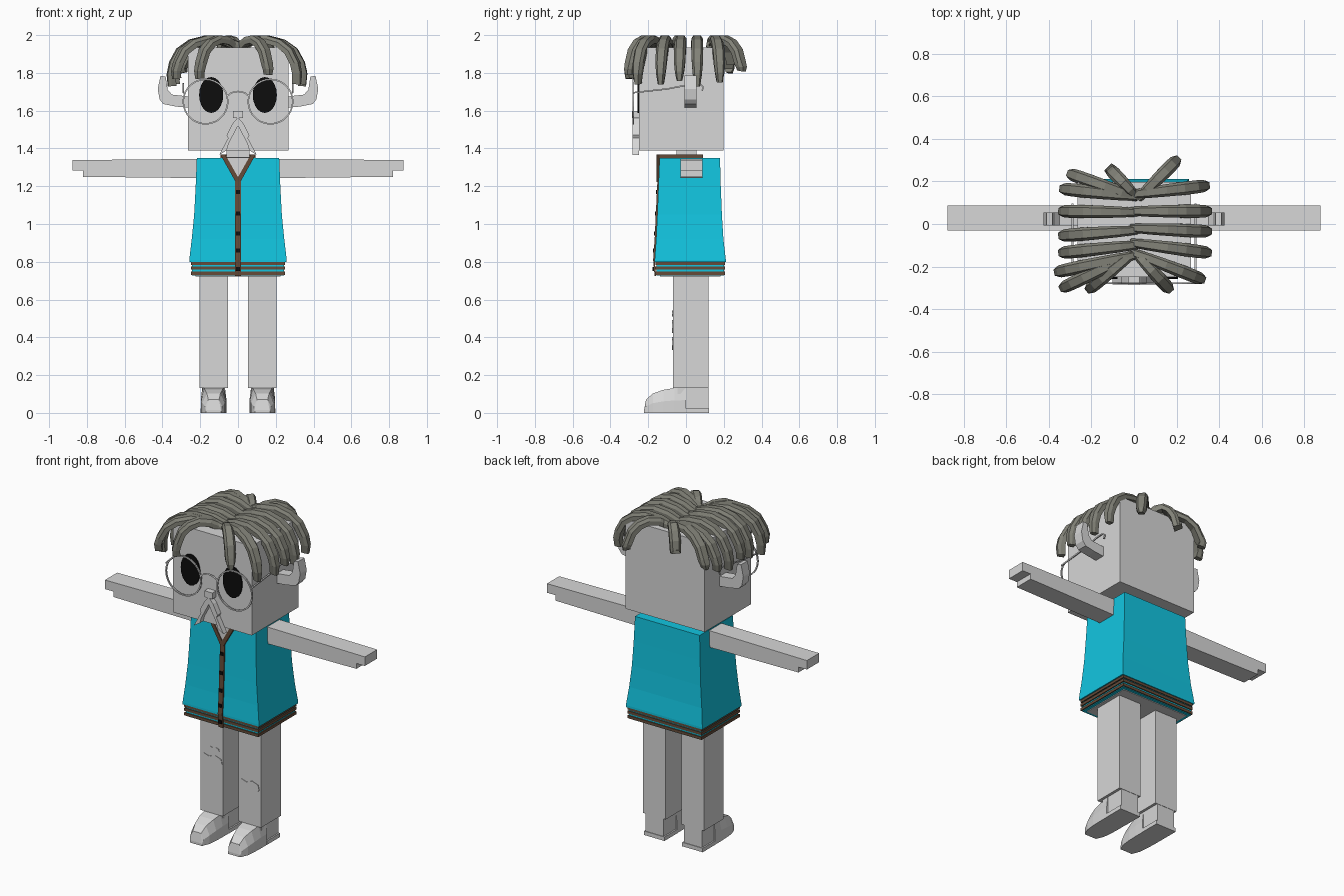
import bpy
import bmesh
from math import cos, sin, tau
from mathutils import Vector

cube = bpy.data.objects.get("Cube")
if cube:
    bpy.data.objects.remove(cube, do_unlink=True)


def material(name, r, g, b):
    m = bpy.data.materials.new(name)
    m.use_nodes = True
    m.diffuse_color = (r, g, b, 1)
    node = next(n for n in m.node_tree.nodes if n.type == "BSDF_PRINCIPLED")
    node.inputs["Base Color"].default_value = (r, g, b, 1)
    node.inputs["Roughness"].default_value = 0.8
    return m


GREY = material("light grey", 0.68, 0.68, 0.68)
CYAN = material("cyan cloth", 0.006, 0.56, 0.75)
HAIR = material("hair grey", 0.22, 0.22, 0.185)
BROWN = material("brown trim", 0.13, 0.07, 0.04)
BLACK = material("black", 0.004, 0.004, 0.004)


def rings(name, loops, mat):
    """Skin a list of equal-length vertex loops and cap both ends."""
    bm = bmesh.new()
    vs = [[bm.verts.new(p) for p in loop] for loop in loops]
    n = len(vs[0])
    for a, b in zip(vs, vs[1:]):
        for i in range(n):
            j = (i + 1) % n
            bm.faces.new((a[i], a[j], b[j], b[i]))
    bm.faces.new(vs[0][::-1])
    bm.faces.new(vs[-1])
    bmesh.ops.recalc_face_normals(bm, faces=bm.faces)
    me = bpy.data.meshes.new(name)
    bm.to_mesh(me)
    bm.free()
    me.materials.append(mat)
    ob = bpy.data.objects.new(name, me)
    bpy.context.scene.collection.objects.link(ob)
    return ob


def loft(name, sections, mat):
    """Stack of rectangles, each (x0, x1, y0, y1, z)."""
    return rings(name, [[(a, c, z), (b, c, z), (b, d, z), (a, d, z)]
                        for a, b, c, d, z in sections], mat)


def box(name, x0, x1, y0, y1, z0, z1, mat):
    return loft(name, [(x0, x1, y0, y1, z) for z in (z0, z1)], mat)


def plate(name, pts, y0, y1, mat):
    """Outline in x and z, extruded along y."""
    return rings(name, [[(x, y, z) for x, z in pts] for y in (y0, y1)], mat)


def sweep(name, pts, side, widths, thick, mat):
    """Sweep a flat strip with a bevelled top along a path."""
    pts = [Vector(p) for p in pts]
    side = Vector(side).normalized()
    loops = []
    for i, p in enumerate(pts):
        t = (pts[min(i + 1, len(pts) - 1)] - pts[max(i - 1, 0)]).normalized()
        n = t.cross(side).normalized()
        w = widths[i] if isinstance(widths, list) else widths
        shape = ((-1, -1), (1, -1), (1, .2), (.6, 1), (-.6, 1), (-1, .2))
        loops.append([p + side * (u * w) + n * (v * thick) for u, v in shape])
    return rings(name, loops, mat)


# Head and neck
box("head", -.265, .268, -.25, .198, 1.39, 1.935, GREY)
box("neck", -.06, .06, -.05, .055, 1.33, 1.4, GREY)

# Flared vest, hem bands and body underside
VEST = [(.218, -.14, .18, 1.35), (.224, -.146, .184, 1.2), (.232, -.152, .19, 1.05),
        (.245, -.158, .198, .92), (.258, -.166, .211, .81), (.258, -.166, .211, .798)]
loft("vest", [(-h, h, a, b, z) for h, a, b, z in VEST], CYAN)
box("vest_hem", -.243, .243, -.155, .2, .727, .8, CYAN)
for i, z in enumerate((.74, .768, .792)):
    box(f"hem_band_{i}", -.25, .25, -.161, .206, z - .009, z + .008, BROWN)
box("body_underside", -.225, .225, -.137, .182, .723, .73, GREY)

# Front opening, buttons and neck trim
loft("front_trim", [(-.015, .015, a - .008, a, z) for z, a in
                    ((1.235, -.143), (1.05, -.152), (.92, -.158), (.81, -.166), (.725, -.158))], BROWN)
for i, (z, y) in enumerate(((1.17, -.147), (1.055, -.152), (.95, -.157), (.86, -.163), (.762, -.164))):
    box(f"button_{i}", -.01, .01, y - .013, y, z - .01, z + .01, BLACK)
plate("neck_skin", [(-.075, 1.352), (0, 1.24), (.075, 1.352)], -.15, -.142, GREY)
box("neck_top", -.075, .075, -.14, .07, 1.345, 1.356, GREY)
box("collar_back", -.09, .09, .065, .09, 1.345, 1.368, BROWN)

for s, tag in ((-1, "right"), (1, "left")):
    plate(f"{tag}_neck_trim", [(s * .068, 1.368), (s * .094, 1.368), (s * .012, 1.222), (0, 1.225), (0, 1.248)],
          -.155, -.138, BROWN)
    box(f"{tag}_collar", min(s * .07, s * .092), max(s * .07, s * .092), -.14, .09, 1.345, 1.368, BROWN)

    # Arm with a stepped hand
    plate(f"{tag}_arm", [(s * x, z) for x, z in
                         ((.19, 1.243), (.82, 1.25), (.82, 1.283), (.877, 1.283), (.877, 1.338), (.19, 1.345))],
          -.03, .088, GREY)

    # Leg, ankle, sole and shoe
    c = s * .129
    box(f"{tag}_leg", c - .076, c + .076, -.07, .12, .132, .74, GREY)
    box(f"{tag}_ankle", c - .06, c + .06, -.045, .118, .02, .135, GREY)
    box(f"{tag}_heel", c - .069, c + .069, -.005, .122, 0, .024, GREY)
    shoe = [(.0, .0, .068, .135, .06), (-.06, 0, .068, .132, .052), (-.12, 0, .066, .122, .046),
            (-.175, 0, .06, .103, .036), (-.212, 0, .045, .07, .028), (-.222, 0, .04, .015, .038)]
    rings(f"{tag}_shoe", [[(c - w, y, z0), (c + w, y, z0), (c + w, y, z0 + z1 * .5),
                           (c + t, y, z1), (c - t, y, z1), (c - w, y, z0 + z1 * .5)]
                          for y, z0, w, z1, t in shoe], GREY)

    # Upturned ear
    ear = ((.26, 1.615), (.33, 1.622), (.395, 1.635), (.415, 1.66), (.425, 1.715), (.41, 1.785),
           (.383, 1.78), (.372, 1.71), (.35, 1.685), (.26, 1.675))
    plate(f"{tag}_ear", [(s * x, z) for x, z in ear], -.008, .055, GREY)

    # Eye, spectacle rim and temple
    ang = [tau * i / 20 for i in range(20)]
    plate(f"{tag}_eye", [(s * .142 + .064 * cos(a), 1.683 + .095 * sin(a)) for a in ang], -.258, -.249, BLACK)
    rim = [[(s * .172 + r * cos(a), y, 1.648 + r * sin(a)) for r, y in
            ((.114, -.282), (.122, -.282), (.122, -.274), (.114, -.274))]
           for a in [tau * i / 28 for i in range(29)]]
    rings(f"{tag}_rim", rim, GREY)
    sweep(f"{tag}_temple", [(s * .289, y, z) for y, z in
                            ((-.28, 1.695), (-.1, 1.715), (.03, 1.74), (.075, 1.742), (.092, 1.725), (.085, 1.705))],
          (1, 0, 0), .004, .004, GREY)

    # Moustache half
    plate(f"{tag}_moustache", [(s * x, z) for x, z in
                               ((0, 1.565), (.03, 1.53), (.06, 1.47), (.052, 1.455), (.1, 1.365),
                                (.06, 1.39), (.05, 1.425), (0, 1.52))],
          -.283, -.249, GREY)

sweep("bridge", [(x, -.278, 1.675 + z) for x, z in ((-.06, 0), (-.035, .02), (0, .027), (.035, .02), (.06, 0))],
      (0, 1, 0), .004, .004, GREY)
box("nose", -.027, .027, -.286, -.249, 1.56, 1.598, GREY)

# Worn patches on the trousers
for name, cx, cz, w, h in (("right_patch", -.125, .455, .068, .036), ("right_patch_small", -.11, .525, .033, .016),
                           ("left_patch", .127, .365, .066, .036)):
    shape = ((-1, .2), (-.8, .9), (-.3, .6), (.3, 1), (.9, .6), (1, -.2), (.7, -.9), (-.2, -.7), (-.8, -.8))
    plate(name, [(cx + u * w, cz + v * h) for u, v in shape], -.073, -.068, GREY)


# Hair locks arching from the parting: root x, root y, tip x, tip y, tip z
def lock(i, x0, y0, x1, y1, tip):
    d = Vector((x1 - x0, y1 - y0, 0))
    arc = [(-.04, 1.94), (.2, 1.97), (.45, 1.978), (.68, 1.957), (.85, 1.915), (.95, 1.85),
           (.985, (1.85 + tip) / 2), (.97, tip)]
    pts = [(x0 + d.x * f, y0 + d.y * f, z) for f, z in arc]
    side = Vector((0, 0, 1)).cross(d)
    sweep(f"hair_lock_{i}", pts, side, [.02, .026, .029, .031, .031, .029, .024, .015], .021, HAIR)


LOCKS = [
    # sides
    (-.0, .13, -.335, .165, 1.77), (0, .055, -.34, .06, 1.74), (0, -.03, -.34, -.055, 1.76),
    (0, -.1, -.34, -.135, 1.74), (-.01, -.15, -.36, -.225, 1.73),
    (0, .14, .34, .18, 1.75), (0, .06, .35, .06, 1.73), (0, -.02, .35, -.035, 1.76),
    (0, -.09, .35, -.135, 1.74), (.01, -.14, .32, -.26, 1.74),
    # front
    (-.02, -.15, -.335, -.3, 1.77), (-.02, -.15, -.21, -.305, 1.77), (.02, -.15, .165, -.305, 1.79),
    # back
    (0, .13, -.3, .235, 1.8), (0, .14, -.11, .255, 1.87), (.03, .13, .2, .3, 1.81),
]
for i, spec in enumerate(LOCKS):
    lock(i, *spec)
